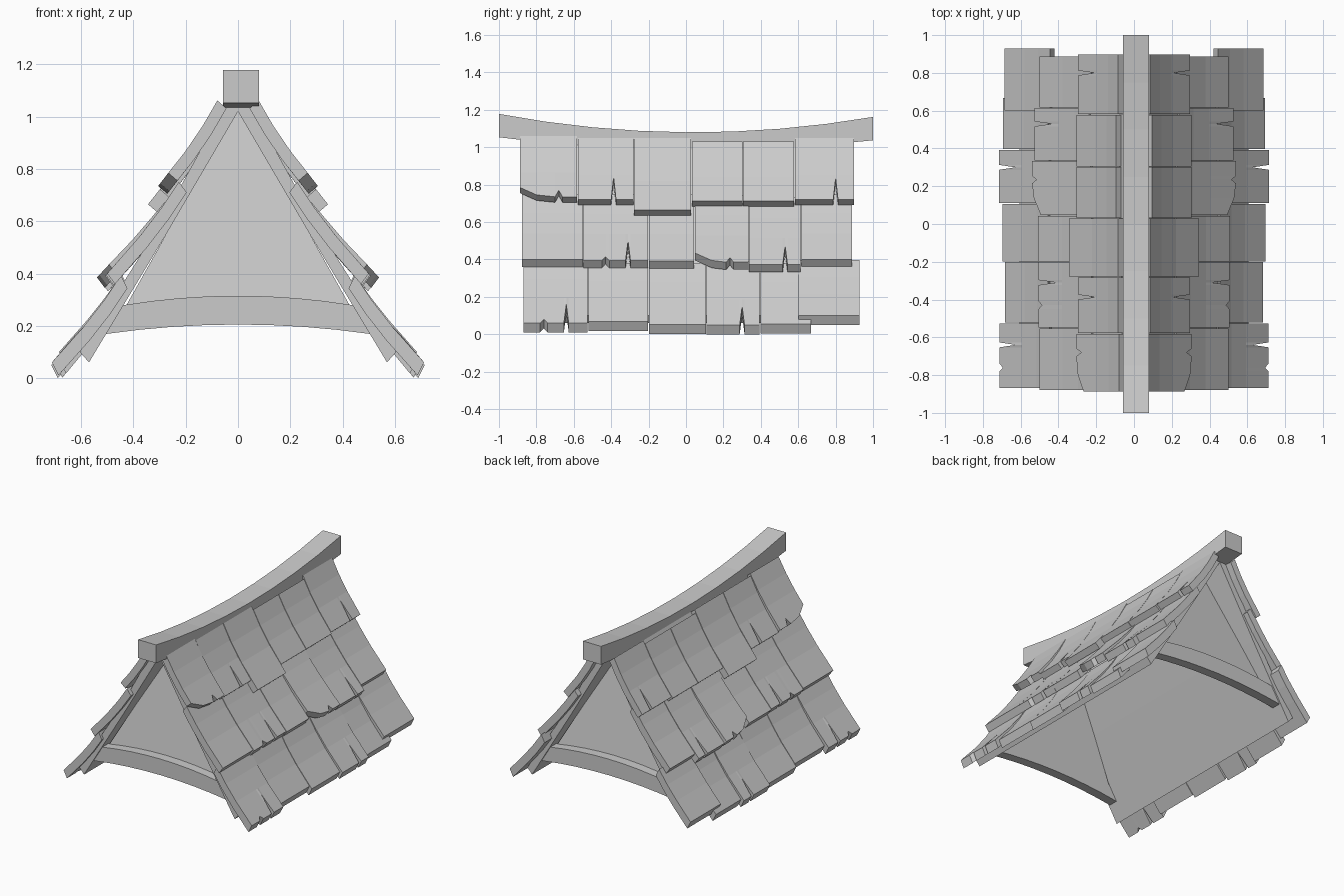
import bpy, bmesh

if "Cube" in bpy.data.objects:
    bpy.data.objects.remove(bpy.data.objects["Cube"])


def finish(name, bm, mirror):
    bmesh.ops.recalc_face_normals(bm, faces=bm.faces[:])
    me = bpy.data.meshes.new(name)
    bm.to_mesh(me)
    bm.free()
    ob = bpy.data.objects.new(name, me)
    bpy.context.collection.objects.link(ob)
    if mirror is not None:
        m = ob.modifiers.new("mirror", 'MIRROR')
        m.use_axis = [i == mirror for i in range(3)]
        m.use_mirror_merge = False


def loft(bm, rings, strip_caps=False):
    """Closed tube through equal rings; caps as one face or a strip of quads."""
    vs = [[bm.verts.new(p) for p in r] for r in rings]
    n = len(vs[0])
    for a, b in zip(vs, vs[1:]):
        for i in range(n):
            bm.faces.new((a[i], a[(i + 1) % n], b[(i + 1) % n], b[i]))
    for r in (vs[0], vs[-1]):
        if strip_caps:
            for i in range(n // 2 - 1):
                bm.faces.new((r[i], r[i + 1], r[n - 2 - i], r[n - 1 - i]))
        else:
            bm.faces.new(r)


def curve_x(pts, z):
    """Quadratic x(z) through three (x, z) points."""
    total = 0
    for i, (x, zi) in enumerate(pts):
        for j, (_, zj) in enumerate(pts):
            if j != i:
                x *= (z - zj) / (zi - zj)
        total += x
    return total


def shingle(bm, curve, off, y0, y1, ztop, zbot, lift, cracks, chip):
    # lower edge with an optional chipped corner and V-shaped splits
    edge = [(y0, zbot + chip)]
    if chip:
        edge.append((y0 + 0.09, zbot + 0.01))
    for y, depth in cracks:
        w = 0.013 if depth > 0.05 else 0.02
        edge += [(y - w, zbot), (y, zbot + depth), (y + w, zbot)]
    edge.append((y1, zbot))
    rings = []
    for y, ze in edge:
        levels = [ztop + (zbot - ztop) * f for f in (0, 0.3, 0.6)] + [ze]
        outer = [(curve_x(curve, z) + lift * i / 3, y, z) for i, z in enumerate(levels)]
        rings.append(outer + [(x + off[0], y, z + off[1]) for x, _, z in reversed(outer)])
    loft(bm, rings, True)


# Shingle rows: slope curve, tile joints, lower edges, lifted tiles, cracks, chipped tile
rows = [
    ("upper_shingles", [(0.08, 1.06), (0.19, 0.865), (0.34, 0.67)],
     [-0.89, -0.58, -0.28, 0.03, 0.303, 0.58, 0.90],
     [0.735, 0.72, 0.665, 0.712, 0.712, 0.72], {0: 0.02},
     [(-0.68, 0.035), (-0.387, 0.12), (0.80, 0.115)], 0),
    ("middle_shingles", [(0.22, 0.76), (0.35, 0.575), (0.51, 0.39)],
     [-0.88, -0.55, -0.2, 0.045, 0.335, 0.615, 0.89],
     [0.40, 0.395, 0.392, 0.385, 0.372, 0.40], {3: 0.025},
     [(-0.43, 0.02), (-0.31, 0.105), (0.235, 0.025), (0.53, 0.10)], 3),
    ("lower_shingles", [(0.45, 0.39), (0.555, 0.225), (0.69, 0.06)],
     [-0.87, -0.524, -0.2, 0.108, 0.395, 0.67, 0.93],
     [0.06, 0.068, 0.052, 0.05, 0.055, 0.10], {0: 0.022, 3: 0.015, 5: 0.03},
     [(-0.76, 0.02), (-0.64, 0.10), (0.30, 0.10)], None),
]
for r, (name, curve, joints, bottoms, lifts, cracks, chipped) in enumerate(rows):
    bm = bmesh.new()
    off = (-0.035 + 0.005 * r, -0.03 - 0.01 * r)
    for i, zbot in enumerate(bottoms):
        y0, y1 = joints[i] + 0.002, joints[i + 1] - 0.002
        lift = lifts.get(i, 0)
        if lift == 0.03:
            y0 -= 0.07           # raised end tile overlaps its neighbour
        ztop = curve[0][1] - 0.01 + 0.6 * lift - (0.02 if i in (3, 4) and r < 2 else 0)
        shingle(bm, curve, off, y0, y1, ztop, zbot, lift,
                [c for c in cracks if y0 < c[0] < y1], 0.05 if i == chipped else 0)
    finish(name, bm, 0)

# Roof boards under the shingles
bm = bmesh.new()
section = [(0, 1.05), (0.045, 1.05), (0.31, 0.57), (0.605, 0.10), (0.57, 0.06),
           (0.275, 0.55), (0, 1.02)]
loft(bm, [[(x, y, z) for x, z in section] for y in (-0.85, 0.85)])
finish("roof_boards", bm, 0)

# Sagging ridge beam
bm = bmesh.new()
rings = []
for i in range(-4, 5):
    y = i / 4
    top = 1.08 + 0.09 * y * y - 0.008 * y
    bottom = top - 0.095 - 0.03 * y * y
    rings.append([(-0.057, y, top), (0.08, y, top), (0.08, y, bottom), (-0.057, y, bottom)])
loft(bm, rings)
finish("ridge_beam", bm, None)

# Gable panels leaning inward towards the ridge
bm = bmesh.new()
loft(bm, [[(-0.46, d - 0.79, 0.22), (0.46, d - 0.79, 0.22), (0, d - 0.66, 1.04)]
          for d in (0, 0.015)])
finish("gable_panels", bm, 1)

# Arched tie beams along the gable feet
bm = bmesh.new()
rings = []
for i in range(9):
    u = i / 4 - 1
    lo = 0.205 - 0.036 * u * u
    rings.append([(w * u, y, lo + h) for w, y, h in
                  ((0.505, -0.84, 0), (0.505, -0.775, 0), (0.44, -0.775, 0.11), (0.44, -0.84, 0.11))])
loft(bm, rings)
finish("tie_beams", bm, 1)
